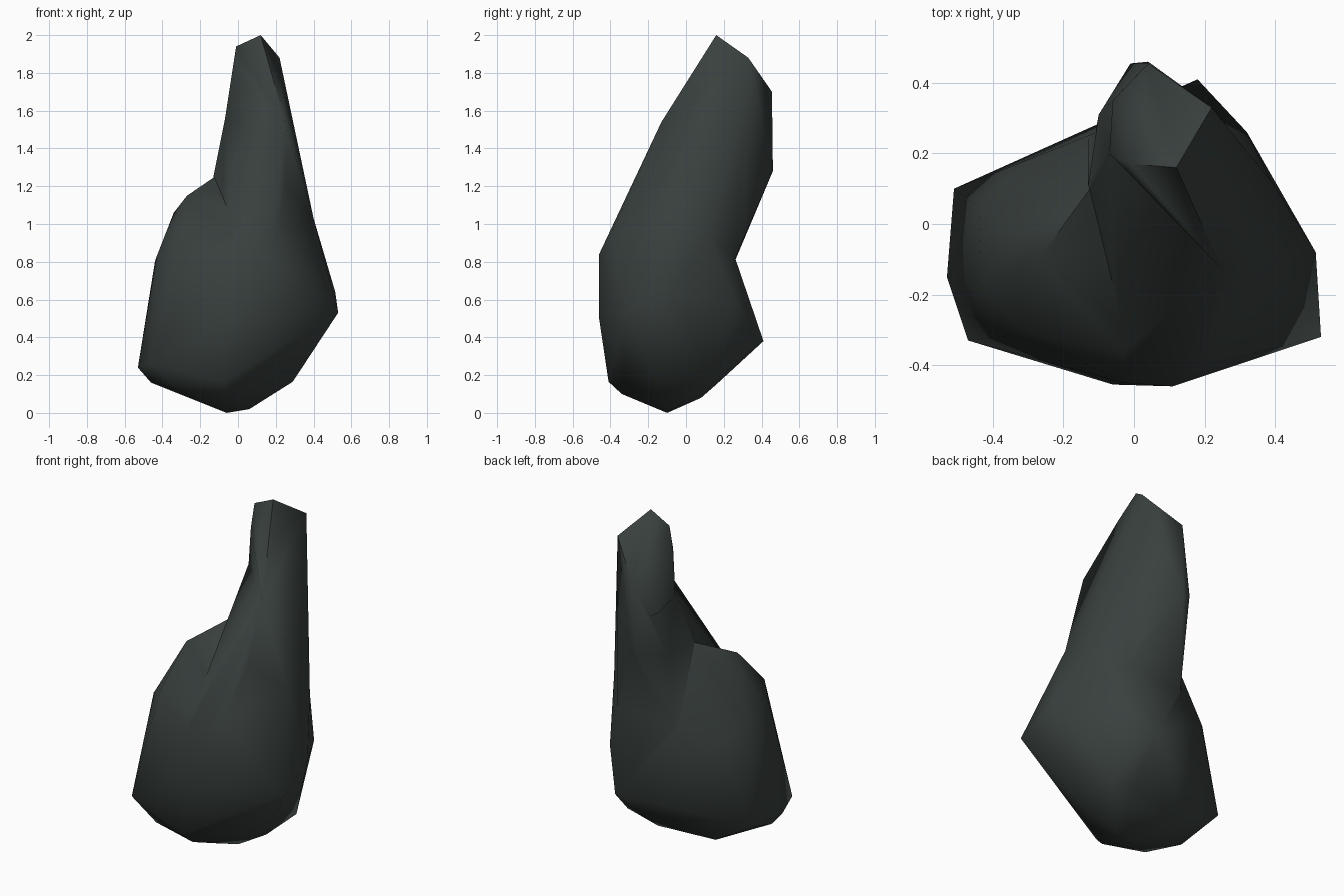
import bpy, bmesh, math

if "Cube" in bpy.data.objects:
    bpy.data.objects.remove(bpy.data.objects["Cube"])

stone = bpy.data.materials.new("dark grey green stone")
stone.diffuse_color = (0.040, 0.051, 0.048, 1)
stone.use_nodes = True
stone.node_tree.nodes["Principled BSDF"].inputs["Base Color"].default_value = stone.diffuse_color


def hull(name, points):
    """Faceted stone chunk: convex hull around its corner points."""
    bm = bmesh.new()
    for p in points:
        bm.verts.new(p)
    bmesh.ops.convex_hull(bm, input=bm.verts)
    junk = [v for v in bm.verts if not v.link_faces]
    bmesh.ops.delete(bm, geom=junk, context='VERTS')
    bmesh.ops.recalc_face_normals(bm, faces=bm.faces)
    me = bpy.data.meshes.new(name)
    bm.to_mesh(me)
    bm.free()
    me.materials.append(stone)
    ob = bpy.data.objects.new(name, me)
    bpy.context.collection.objects.link(ob)
    return ob


# Shared corners: collar on the base, ring around the neck of the spire
collar = [(.11, -.46, .84), (.20, -.40, .94), (.40, -.10, 1.03),
          (.39, .12, .93), (.27, .26, .82)]
neck = [(-.07, .20, 1.55), (.25, -.13, 1.54), (.04, .455, 1.70), (.22, .33, 1.88)]

# Heavy base: bulging front, right belt, back peak, rounded left shoulder
base = hull("rock", collar + [
    (-.06, -.10, 0), (.06, -.08, .02), (.13, .08, .08), (-.26, -.10, .09),
    (-.06, -.34, .10), (-.08, -.41, .165), (.29, -.15, .165),
    (.28, .15, .17), (.14, .16, .15), (-.28, .12, .12),
    (-.46, -.15, .16), (-.33, -.30, .13),
    (.18, .41, .38), (.32, .26, .58), (.53, -.32, .53), (.515, -.08, .64),
    (-.06, -.455, .49), (.11, -.46, .50), (-.03, -.45, .82),
    (-.53, -.15, .24), (-.47, -.33, .26), (-.51, .10, .25),
    (-.43, -.18, .83), (-.44, .05, .80), (-.33, .17, .73), (-.13, .25, .82),
    (-.30, -.31, .92), (-.34, -.03, 1.06), (-.27, -.10, 1.15),
    (-.13, .10, 1.25), (-.13, -.03, 1.18),
])

# Lower spire, flaring down into the base
flare = hull("flare", collar + neck + [
    (-.03, -.45, .82), (.25, -.26, 1.21), (-.13, .11, 1.25), (-.10, .31, 1.24),
    (-.01, .455, 1.28), (.04, .46, 1.28), (.23, .30, .94), (-.11, .26, .80),
])

# Upper spire
tip = hull("tip", neck + [
    (.12, .16, 2), (-.01, .17, 1.94), (.18, .08, 1.84), (-.02, .15, 1.80),
    (.17, .03, 1.72), (.28, .15, 1.54), (-.06, .35, 1.50), (.04, .455, 1.45),
    (.25, .28, 1.50),
])

# Merge the chunks into one skin
bpy.ops.object.select_all(action='DESELECT')
bpy.context.view_layer.objects.active = base
base.select_set(True)
for part in (flare, tip):
    mod = base.modifiers.new("merge", 'BOOLEAN')
    mod.operation = 'UNION'
    mod.solver = 'EXACT'
    mod.object = part
    bpy.ops.object.modifier_apply(modifier=mod.name)
    bpy.data.objects.remove(part)

# Weld slivers, then soften the facets but keep the hard edges
bm = bmesh.new()
bm.from_mesh(base.data)
bmesh.ops.remove_doubles(bm, verts=bm.verts, dist=0.02)
bm.to_mesh(base.data)
bm.free()
bpy.ops.object.shade_smooth_by_angle(angle=math.radians(58))
